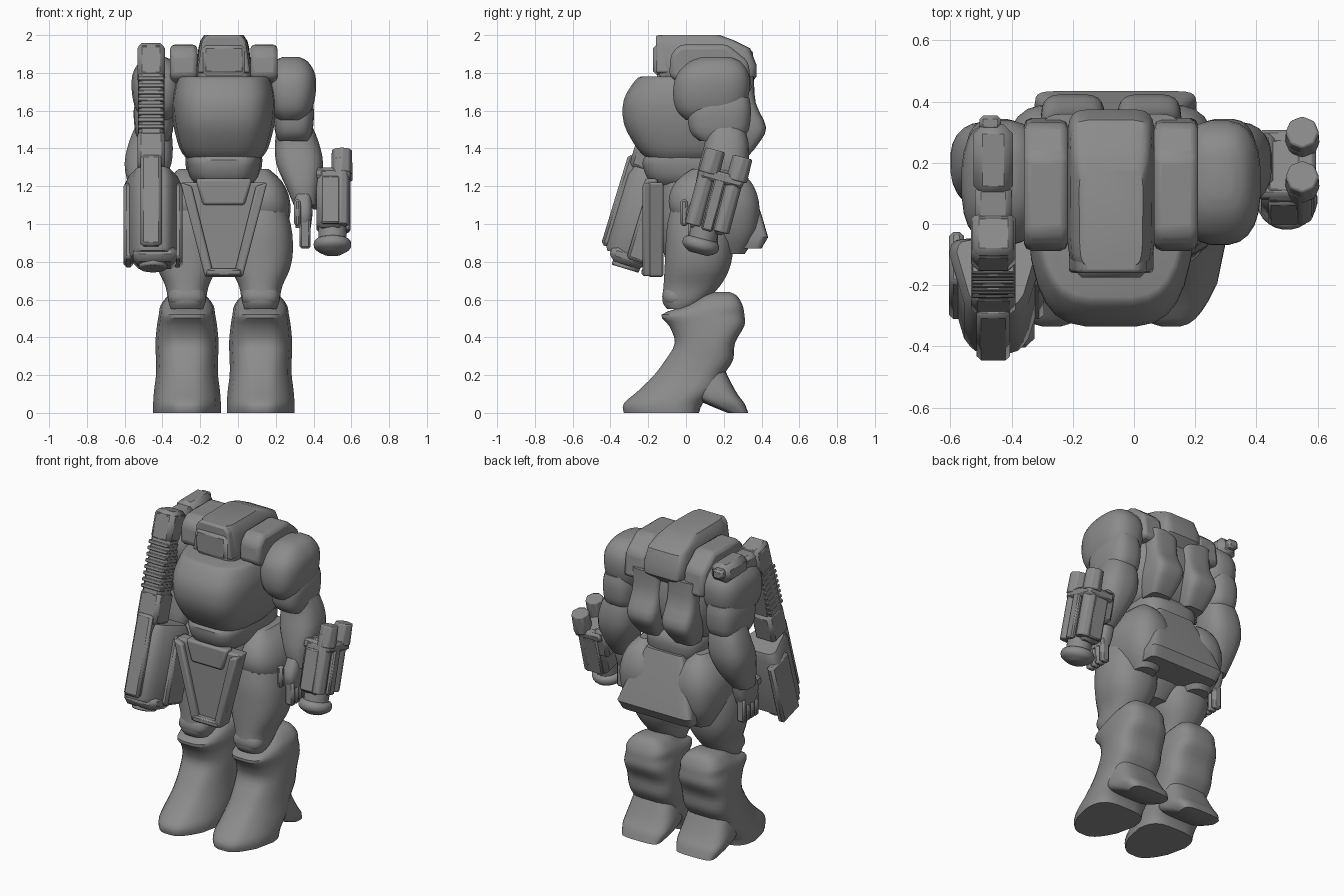
import bpy, bmesh, math
from mathutils import Matrix, Vector

cube = bpy.data.objects.get("Cube")
if cube:
    bpy.data.objects.remove(cube, do_unlink=True)

MID = -0.075  # the body stands a little off centre
SIDES = (("left", 1), ("right", -1))

armour = bpy.data.materials.new("armour grey")
armour.use_nodes = True
armour.diffuse_color = (0.26, 0.26, 0.26, 1)
armour.node_tree.nodes["Principled BSDF"].inputs["Base Color"].default_value = armour.diffuse_color


def finish(name, bm, matrix=Matrix(), bevel=0, angle=35, segments=2):
    """Turn a bmesh into a shaded object with an optional bevel."""
    bmesh.ops.recalc_face_normals(bm, faces=bm.faces)
    mesh = bpy.data.meshes.new(name)
    bm.to_mesh(mesh)
    bm.free()
    mesh.materials.append(armour)
    obj = bpy.data.objects.new(name, mesh)
    bpy.context.collection.objects.link(obj)
    obj.matrix_world = matrix
    bpy.ops.object.select_all(action="DESELECT")
    obj.select_set(True)
    bpy.context.view_layer.objects.active = obj
    if bevel:
        mod = obj.modifiers.new("Bevel", "BEVEL")
        mod.width, mod.segments, mod.limit_method = bevel, segments, "ANGLE"
    bpy.ops.object.shade_smooth_by_angle(angle=math.radians(angle))


def catmull(a, b, c, d, t):
    return (b * 2 + (c - a) * t + (a * 2 - b * 5 + c * 4 - d) * t * t
            + (b * 3 - a - c * 3 + d) * t ** 3) / 2


def loft(name, x, sections, power=2.6, taper=(0, 0), lean=0, steps=3, sides=24, matrix=Matrix()):
    """Stack rounded-square rings; a section is (z, front y, back y, half width).
    Taper narrows the front, from its bottom amount to its top amount."""
    rows = [Vector(s) for s in sections]
    rows = [rows[0]] + rows + [rows[-1]]
    rings = [catmull(*rows[i:i + 4], k / steps)
             for i in range(len(rows) - 3) for k in range(steps)] + [rows[-1]]
    bm = bmesh.new()
    loops = []
    for i, (z, front, back, half) in enumerate(rings):
        pinch = taper[0] + (taper[1] - taper[0]) * i / len(rings)
        loop = []
        for k in range(sides):
            angle = math.tau * (k + 0.5) / sides
            u, v = [math.copysign(abs(w) ** (2 / power), w)
                    for w in (math.cos(angle), math.sin(angle))]
            wide = half * (1 - pinch * max(0, -v))
            shift = lean * (z - rings[0][0])
            loop.append(bm.verts.new((x + shift + u * wide,
                                      (front + back) / 2 + v * (back - front) / 2, z)))
        loops.append(loop)
    for low, high in zip(loops, loops[1:]):
        for k in range(sides):
            n = (k + 1) % sides
            bm.faces.new((low[k], low[n], high[n], high[k]))
    bm.faces.new(loops[0])
    bm.faces.new(loops[-1])
    finish(name, bm, matrix)


def slab(name, profile, near, far, axis="x", bevel=0.02):
    """Extrude an outline along x, or along y when it is drawn as (x, z)."""
    bm = bmesh.new()
    ends = []
    for d in (near, far):
        ends.append([bm.verts.new((d, p, z) if axis == "x" else (p, d, z)) for p, z in profile])
    for k in range(len(profile)):
        n = (k + 1) % len(profile)
        bm.faces.new((ends[0][k], ends[0][n], ends[1][n], ends[1][k]))
    for end in ends:
        bm.faces.new(end)
    finish(name, bm, bevel=bevel)


def box(name, centre, size, bevel=0.015, matrix=Matrix()):
    bm = bmesh.new()
    bmesh.ops.create_cube(bm, size=1)
    place = Matrix.Translation(centre) @ Matrix.Diagonal((*size, 1))
    bmesh.ops.transform(bm, matrix=place, verts=bm.verts)
    finish(name, bm, matrix, bevel, segments=1)


def drum(name, centre, radius, height, top=1, sides=8, matrix=Matrix()):
    bm = bmesh.new()
    bmesh.ops.create_cone(bm, cap_ends=True, segments=sides, radius1=radius,
                          radius2=radius * top, depth=height)
    finish(name, bm, matrix @ Matrix.Translation(centre), 0.008)


# Torso, waist and pelvis
loft("chest", MID, [(1.35, -.21, .2, .2), (1.4, -.26, .28, .235), (1.53, -.33, .34, .27),
                    (1.66, -.33, .34, .28), (1.76, -.27, .32, .26), (1.78, -.24, .3, .24)],
     3.8, (.15, .2))
loft("waist", MID, [(1.2, -.16, .26, .15), (1.25, -.21, .3, .19), (1.34, -.23, .31, .205),
                    (1.39, -.17, .28, .19)], 4, (.2, .1))
loft("pelvis", MID, [(.78, -.1, .15, .1), (.95, -.14, .26, .2), (1.25, -.15, .28, .17)])

# Head, with its visor under a hood, and the collar pods
loft("head", MID, [(1.7, .0, .3, .13), (1.78, -.14, .375, .145), (1.84, -.145, .375, .145),
                   (1.93, -.15, .34, .135), (1.97, -.15, .26, .125), (2, -.14, .18, .105)],
     7, (.0, .05), steps=1)
slab("head_hood", [(MID - .14, 1.8), (MID - .115, 1.97), (MID - .09, 2), (MID + .09, 2),
                   (MID + .115, 1.97), (MID + .14, 1.8)], -.16, -.06, "y", .012)
box("head_visor", (MID, -.15, 1.87), (.24, .05, .17), .025)
for side, s in SIDES:
    slab(side + "_collar_pod", [(-.09, 1.78), (-.08, 1.9), (-.03, 1.95), (.22, 1.95), (.33, 1.86),
                                (.35, 1.7), (.1, 1.68)], MID + s * .14, MID + s * .285, bevel=.025)
    loft(side + "_back_pad", MID + s * .125, [(1.36, .2, .33, .07), (1.42, .2, .38, .09),
                                              (1.51, .2, .425, .105), (1.64, .2, .37, .1),
                                              (1.78, .2, .36, .1)], 4)

# Skirt plates
slab("front_plate", [(MID - .23, 1.22), (MID + .23, 1.22), (MID + .1, .72), (MID - .1, .72)],
     -.2, -.12, "y", .012)
slab("front_plate_top", [(MID - .15, 1.24), (MID + .15, 1.24), (MID + .11, 1.1), (MID - .11, 1.1)],
     -.22, -.15, "y", .015)
box("plate_lip", (MID, -.205, .745), (.19, .06, .04), .01)
loft("rear_skirt", MID + .015, [(.87, .16, .4, .25), (.93, .14, .435, .265), (1.05, .12, .4, .225),
                                (1.27, .1, .32, .13)], 12, steps=1)
for side, s in SIDES:
    slab(side + "_plate_ridge", [(MID + s * .17, 1.2), (MID + s * .23, 1.22), (MID + s * .1, .72),
                                 (MID + s * .06, .76)], -.23, -.18, "y", .012)
    loft(side + "_hip_shell", MID + s * .2, [(.84, .12, .31, .07), (.94, .01, .37, .125),
                                             (1.06, -.08, .39, .153), (1.15, -.09, .38, .145),
                                             (1.23, -.05, .34, .105), (1.29, .03, .27, .04)])

# Legs: thigh, knee, boot and heel
for side, s in SIDES:
    x = MID + s * .195
    loft(side + "_thigh", x, [(.55, -.1, .04, .085), (.59, -.125, .1, .1),
                              (.67, -.12, .18, .115), (.76, -.115, .23, .155),
                              (.86, -.11, .25, .172), (1, -.1, .25, .16),
                              (1.2, -.05, .22, .1)], 2.4)
    loft(side + "_knee", x, [(.56, -.1, .02, .07), (.6, -.125, .04, .1), (.65, -.12, .04, .09),
                             (.68, -.09, .02, .05)])
    loft(side + "_boot", x, [(0, -.33, .07, .18), (.05, -.33, .09, .18), (.12, -.25, .16, .175),
                             (.2, -.17, .2, .165), (.28, -.11, .25, .165), (.37, -.06, .26, .168),
                             (.46, -.09, .31, .16), (.52, -.13, .31, .15), (.57, .0, .3, .14),
                             (.62, .08, .27, .1), (.64, .15, .23, .05)], 3.6, (.5, .1))
    loft(side + "_heel", x, [(0, .22, .33, .13), (.05, .1, .31, .155), (.09, .04, .28, .16),
                             (.14, .0, .25, .155), (.22, .0, .21, .14)], 3.6)

# Arms and hands
for side, s in SIDES:
    loft(side + "_shoulder", MID + s * .355, [(1.55, .0, .24, .07), (1.6, -.05, .3, .11),
                                              (1.69, -.07, .335, .132), (1.79, -.05, .335, .13),
                                              (1.86, .02, .29, .09), (1.885, .09, .23, .04)], 2.7)
    loft(side + "_arm_band", MID + s * .37, [(1.44, .07, .27, .08), (1.49, .02, .33, .1),
                                             (1.6, .01, .345, .108), (1.67, .06, .335, .09)], 3)
    loft(side + "_forearm", MID + s * .43, [(1.1, .06, .2, .06), (1.2, .05, .28, .09),
                                            (1.32, .07, .33, .125), (1.44, .1, .33, .115),
                                            (1.54, .1, .3, .085)], lean=-s * .13)
    loft(side + "_palm", MID + s * .42, [(.98, .02, .16, .04), (1.06, .0, .19, .05),
                                         (1.16, .05, .2, .045)], 3)
    for k in range(4):
        box(f"{side}_finger_{k}", (MID + s * .43, .03 + k * .04, .95), (.06, .038, .16), .012)
    box(side + "_thumb", (MID + s * .39, -.01, 1.06), (.035, .04, .14), .012)

# Wrist launcher on the left forearm, tilted forward at the bottom
tilt = Matrix.Translation((.5, .15, 1.12)) @ Matrix.Rotation(-.26, 4, "X")
box("launcher_body", (-.01, 0, 0), (.15, .22, .33), .03, tilt)
box("launcher_mount", (-.08, .02, .08), (.08, .18, .2), .02, tilt)
box("launcher_bracket", (.0, .01, .13), (.19, .23, .06), .015, tilt)
box("launcher_rib", (.08, 0, -.02), (.03, .06, .28), .008, tilt)
for k in (-1, 1):
    drum("launcher_tube", (.045, k * .075, .03), .047, .36, matrix=tilt)
    drum("launcher_cap", (.05, .01 + k * .075, .2), .058, .13, .95, matrix=tilt)
    box("launcher_rail", (-.01, k * .105, -.02), (.1, .03, .26), .008, tilt)
drum("launcher_neck", (0, -.01, -.18), .075, .08, sides=16, matrix=tilt)
loft("launcher_drum", 0, [(-.29, -.06, .04, .05), (-.265, -.1, .08, .09), (-.24, -.11, .09, .1),
                          (-.215, -.1, .08, .09), (-.2, -.06, .04, .05)], 2, matrix=tilt)

# Long gun carried in the right hand, muzzle down
aim = Matrix.Translation((-.45, -.22, 1.03)) @ Matrix.Rotation(-.295, 4, "X")
loft("gun_shroud", 0, [(-.22, -.14, .1, .14), (-.2, -.15, .12, .155), (.2, -.15, .12, .155),
                       (.25, -.13, .1, .13)], 7, (.5, .5), steps=1, sides=16, matrix=aim)
for k in (-1, 1):
    box("gun_side_plate", (k * .13, .06, -.02), (.05, .18, .42), .015, aim)
box("gun_front_panel", (.01, -.155, -.02), (.07, .03, .28), .01, aim)
box("gun_spine", (-.01, -.13, .05), (.11, .1, .5), .015, aim)
box("gun_muzzle", (.01, -.02, -.22), (.23, .2, .09), .03, aim)
drum("gun_muzzle_ring", (0, -.02, -.26), .075, .05, sides=16, matrix=aim)
box("gun_barrel", (-.01, -.085, .6), (.135, .14, .66), .02, aim)
box("gun_barrel_end", (-.01, -.08, .83), (.145, .16, .19), .025, aim)
box("gun_barrel_collar", (-.01, -.08, .34), (.145, .16, .2), .02, aim)
for k in range(8):
    box(f"gun_rib_{k}", (-.01, -.09, .46 + k * .038), (.14, .142, .022), .004, aim)
box("gun_grip", (0, .17, .05), (.05, .14, .06), .012, aim)

# Stock on the right shoulder, behind the barrel
box("shoulder_stock", (-.46, .21, 1.88), (.13, .23, .12), .03)
box("stock_link", (-.46, .05, 1.87), (.12, .16, .1), .02)
box("stock_tip", (-.47, .33, 1.89), (.07, .05, .06), .012)
